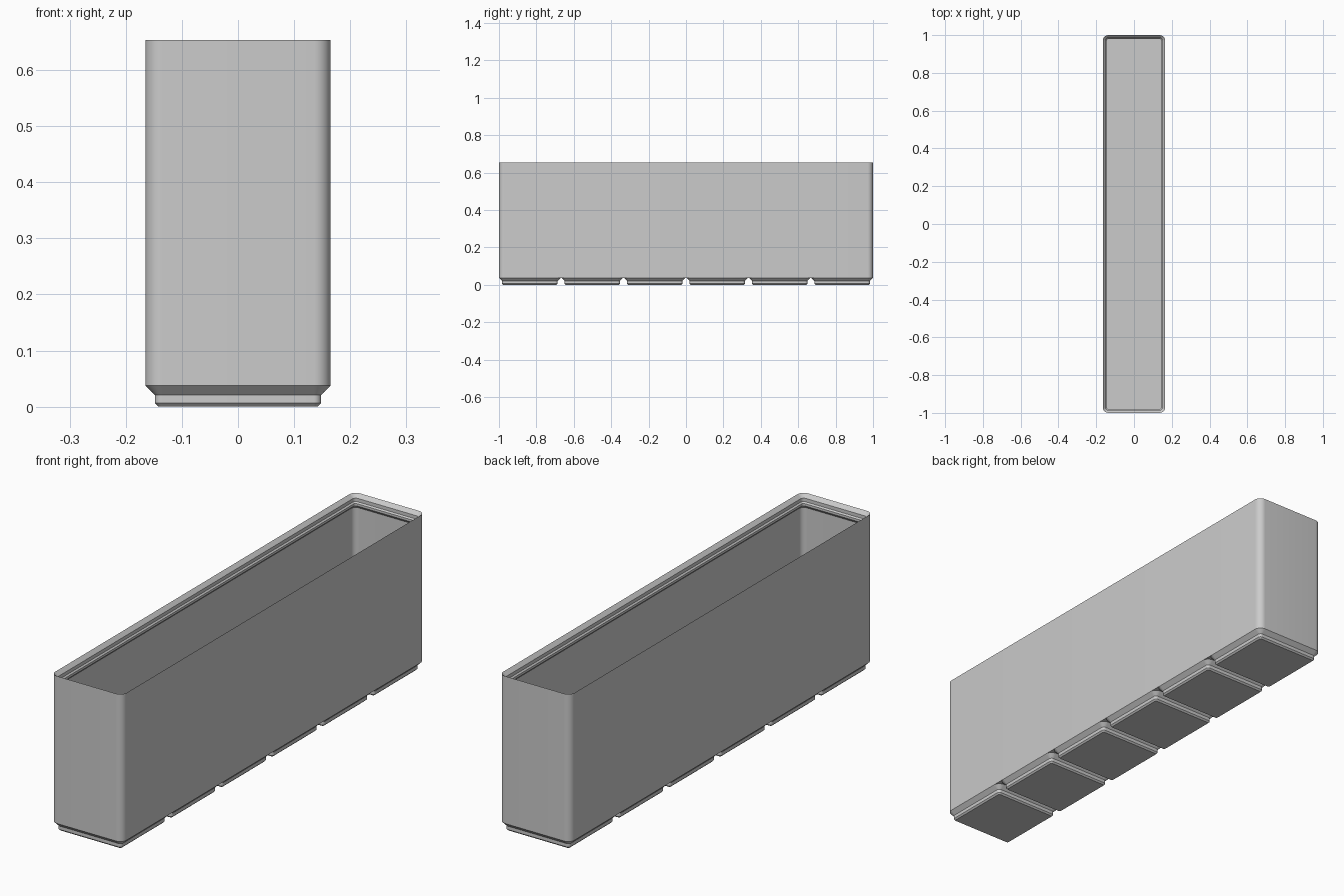
import bpy, bmesh, math

if "Cube" in bpy.data.objects:
    bpy.data.objects.remove(bpy.data.objects["Cube"])

MM = 2 / 251.5          # one millimetre, with the long side 2 units
CELLS, PITCH = 6, 42
WIDTH, LENGTH, RADIUS = 41.5, 251.5, 3.75
HEIGHT = 0.6535 / MM
FOOT_TOP, FLOOR, WALL = 4.75, 7, 0.95
STEPS = 10              # segments per rounded corner

grey = bpy.data.materials.new("light grey plastic")
grey.use_nodes = True
colour = (0.6, 0.6, 0.6, 1)
grey.diffuse_color = colour
grey.node_tree.nodes["Principled BSDF"].inputs["Base Color"].default_value = colour


def ring(bm, inset, z, width, length, centre_y):
    """Rounded rectangle of vertices, shrunk by inset."""
    r = max(RADIUS - inset, 0.6)
    hx, hy = width / 2 - inset - r, length / 2 - inset - r
    verts = []
    for quarter, (sx, sy) in enumerate(((1, 1), (-1, 1), (-1, -1), (1, -1))):
        for i in range(STEPS + 1):
            a = (quarter + i / STEPS) * math.pi / 2
            x = sx * hx + r * math.cos(a)
            y = sy * hy + r * math.sin(a) + centre_y
            verts.append(bm.verts.new((x * MM, y * MM, z * MM)))
    return verts


def loft(name, profile, width, length, centre_y=0, cap_end=True):
    """Skin a stack of rounded rectangles given as (inset, height)."""
    bm = bmesh.new()
    rings = [ring(bm, i, z, width, length, centre_y) for i, z in profile]
    for a, b in zip(rings, rings[1:]):
        for k in range(len(a)):
            n = (k + 1) % len(a)
            bm.faces.new((a[k], a[n], b[n], b[k]))
    bm.faces.new(rings[0][::-1])
    if cap_end:
        bm.faces.new(rings[-1])
    mesh = bpy.data.meshes.new(name)
    bm.to_mesh(mesh)
    bm.free()
    mesh.materials.append(grey)
    obj = bpy.data.objects.new(name, mesh)
    bpy.context.collection.objects.link(obj)
    bpy.ops.object.select_all(action="DESELECT")
    obj.select_set(True)
    bpy.context.view_layer.objects.active = obj
    bpy.ops.object.shade_smooth_by_angle(angle=math.radians(30))
    return obj


# Hollow bin: outer wall, stepped stacking lip, inner wall and floor
bin_profile = [
    (0, FOOT_TOP), (0, HEIGHT),
    (1.9, HEIGHT - 1.9), (1.9, HEIGHT - 3.7), (2.6, HEIGHT - 4.4),
    (2.6, HEIGHT - 5.6), (WALL, HEIGHT - 7.25), (WALL, FLOOR),
]
loft("bin_body", bin_profile, WIDTH, LENGTH)

# Row of stepped feet under the bin
foot_profile = [(2.95, 0), (2.15, 0.8), (2.15, 2.6), (0, FOOT_TOP)]
for c in range(CELLS):
    y = (c - (CELLS - 1) / 2) * PITCH
    loft(f"foot_{c + 1}", foot_profile, WIDTH, WIDTH, y, cap_end=False)
